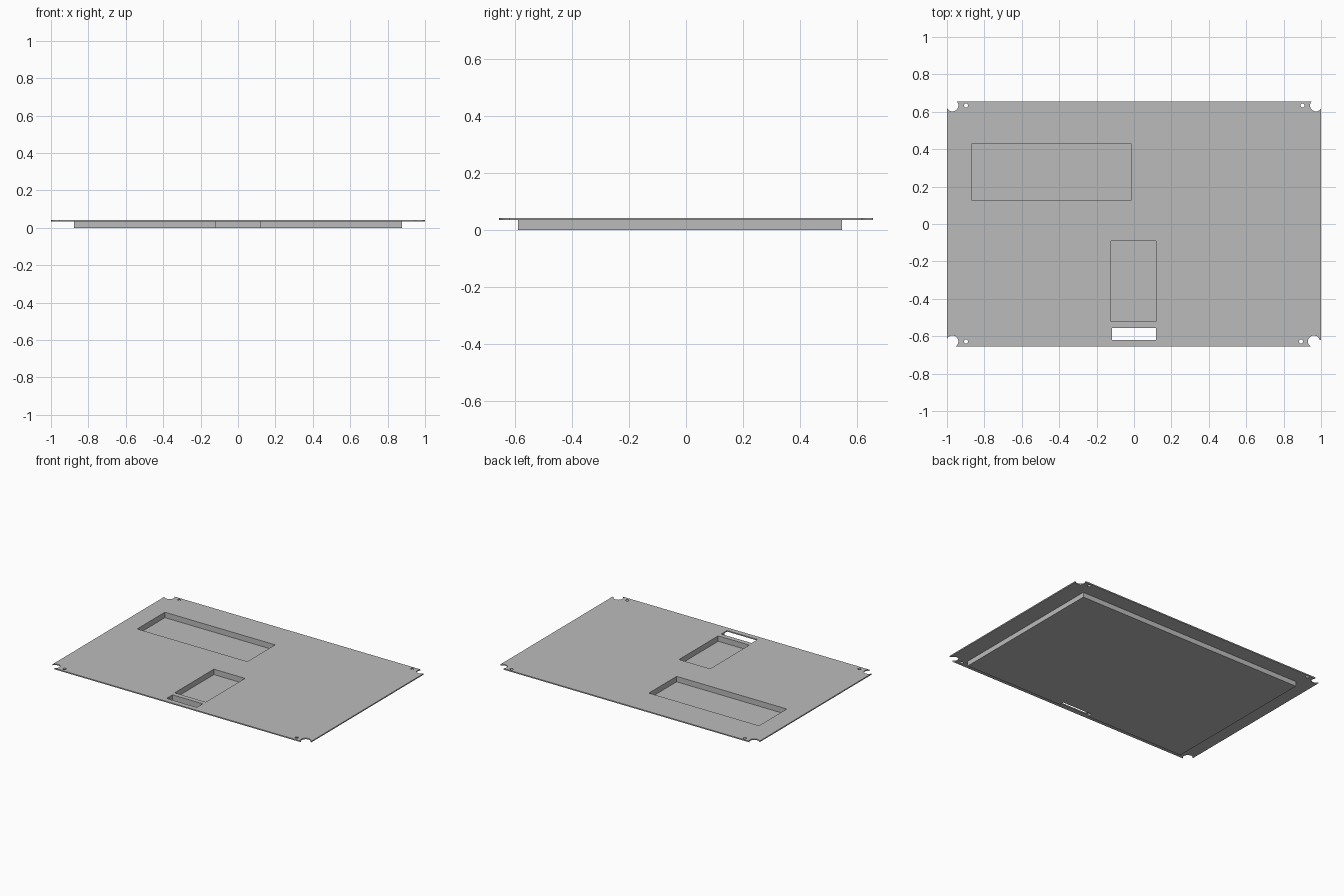
import bpy
import bmesh
from mathutils import Matrix, Vector

cube = bpy.data.objects.get("Cube")
if cube:
    bpy.data.objects.remove(cube, do_unlink=True)

TOP, UNDERSIDE, FLOOR = 0.042, 0.034, 0.004

grey = bpy.data.materials.new("light_grey_metal")
grey.use_nodes = True
colour = (0.5, 0.5, 0.5, 1)
grey.diffuse_color = colour
grey.node_tree.nodes["Principled BSDF"].inputs["Base Color"].default_value = colour


def make_object(name, bm):
    mesh = bpy.data.meshes.new(name)
    bm.to_mesh(mesh)
    bm.free()
    mesh.materials.append(grey)
    obj = bpy.data.objects.new(name, mesh)
    bpy.context.collection.objects.link(obj)
    return obj


def box(name, x, y, z):
    """Box between low and high limits on each axis."""
    bm = bmesh.new()
    limits = (x, y, z)
    size = Vector([max(a) - min(a) for a in limits])
    centre = Vector([sum(a) / 2 for a in limits])
    bmesh.ops.create_cube(bm, size=1, matrix=Matrix.Translation(centre) @ Matrix.Diagonal(size).to_4x4())
    return make_object(name, bm)


def drill(name, x, y, radius, sides):
    """Upright cylinder passing through the whole panel."""
    bm = bmesh.new()
    bmesh.ops.create_cone(bm, cap_ends=True, segments=sides, radius1=radius, radius2=radius,
                          depth=0.3, matrix=Matrix.Translation((x, y, 0)))
    return make_object(name, bm)


def combine(target, other, operation):
    """Apply a boolean and discard the helper."""
    other.hide_render = True
    mod = target.modifiers.new(operation, "BOOLEAN")
    mod.operation, mod.solver, mod.object = operation, "EXACT", other
    bpy.ops.object.select_all(action="DESELECT")
    bpy.context.view_layer.objects.active = target
    target.select_set(True)
    bpy.ops.object.modifier_apply(modifier=mod.name)
    bpy.data.objects.remove(other, do_unlink=True)


# Thin cover plate with a thick backing slab beneath it
panel = box("panel", (-1, 1), (-0.656, 0.656), (UNDERSIDE, TOP))
combine(panel, box("backing", (-0.877, 0.877), (-0.59, 0.547), (0, 0.038)), "UNION")

# Two recessed pockets, and a slot that goes right through
through = (-0.1, 0.1)
for name, x, y, z in (
    ("wide_pocket", (-0.865, -0.015), (0.125, 0.43), (FLOOR, 0.1)),
    ("small_pocket", (-0.123, 0.117), (-0.522, -0.09), (FLOOR, 0.1)),
    ("slot", (-0.117, 0.117), (-0.62, -0.555), through),
):
    combine(panel, box(name, x, y, z), "DIFFERENCE")

# Round corner notches open to the corner, each with a small screw hole beside it
for x, y, hole_x in ((-0.971, 0.634, -0.898), (0.973, 0.634, 0.901),
                     (-0.971, -0.628, -0.898), (0.962, -0.628, 0.893)):
    sx, sy = (1 if x > 0 else -1), (1 if y > 0 else -1)
    combine(panel, drill("notch", x, y, 0.032, 32), "DIFFERENCE")
    combine(panel, box("notch_mouth", (x - sx * 0.012, sx * 1.1), (y - sy * 0.008, sy * 0.8), through), "DIFFERENCE")
    combine(panel, drill("screw_hole", hole_x, y, 0.011, 20), "DIFFERENCE")

bpy.ops.object.shade_smooth_by_angle(angle=0.6)
